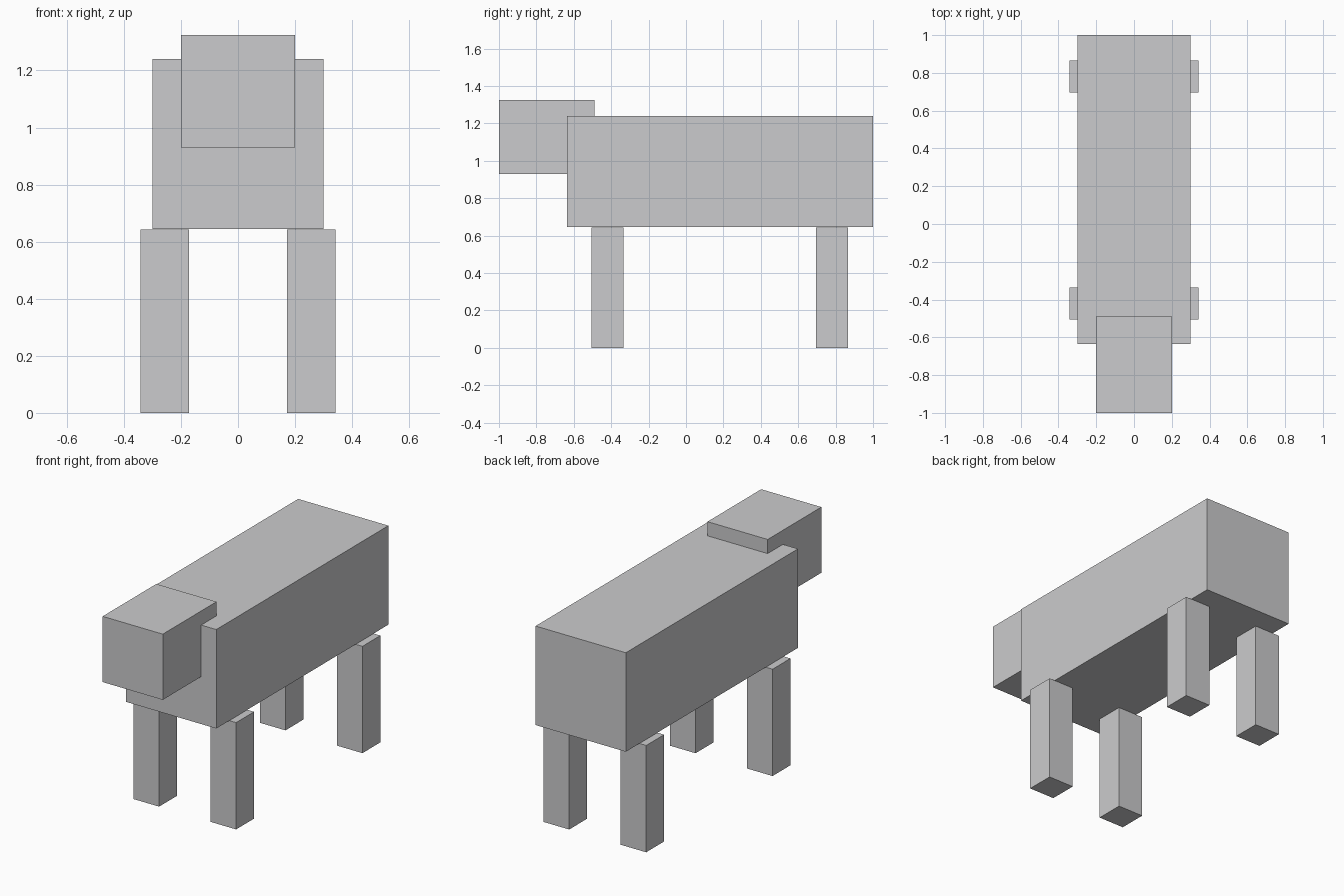
import bpy
from mathutils import Vector

cube = bpy.data.objects.get("Cube")
if cube:
    bpy.data.objects.remove(cube, do_unlink=True)

GREY = (0.6, 0.6, 0.61, 1.0)
mat = bpy.data.materials.new("light grey")
mat.use_nodes = True
mat.diffuse_color = GREY
mat.node_tree.nodes["Principled BSDF"].inputs["Base Color"].default_value = GREY


def box(name, low, high):
    """Flat-faced box between two opposite corners."""
    low, high = Vector(low), Vector(high)
    bpy.ops.mesh.primitive_cube_add(size=1, location=(low + high) / 2)
    obj = bpy.context.object
    obj.name = obj.data.name = name
    for v in obj.data.vertices:
        v.co *= high - low
    obj.data.materials.append(mat)
    return obj


# Body and the raised head sunk into its front end
box("body", (-0.3, -0.635, 0.645), (0.3, 1.0, 1.24))
box("head", (-0.2, -1.0, 0.93), (0.2, -0.49, 1.325))

# Four square legs standing slightly outside the body
LEG_WIDTH, LEG_HEIGHT = 0.17, 0.642
for end, y in (("front", -0.42), ("back", 0.78)):
    for side, x in (("left", 0.256), ("right", -0.256)):
        h = LEG_WIDTH / 2
        box(f"{end}_{side}_leg", (x - h, y - h, 0), (x + h, y + h, LEG_HEIGHT))
